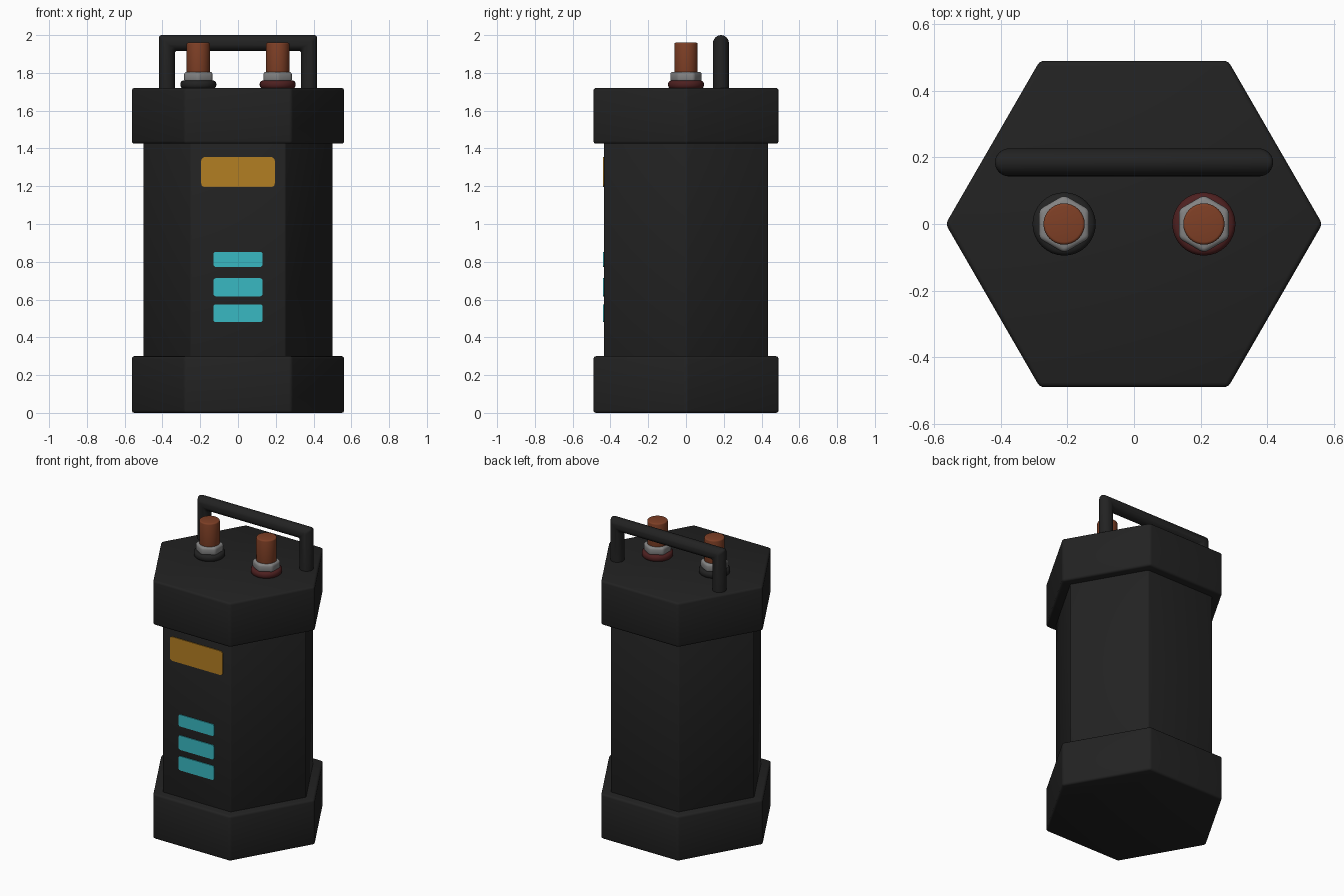
import bpy, bmesh, math
from mathutils import Vector

if "Cube" in bpy.data.objects:
    bpy.data.objects.remove(bpy.data.objects["Cube"])


def material(name, rgb):
    m = bpy.data.materials.new(name)
    m.diffuse_color = (*rgb, 1)
    m.use_nodes = True
    m.node_tree.nodes["Principled BSDF"].inputs["Base Color"].default_value = m.diffuse_color
    return m


BLACK = material("black_plastic", (0.016, 0.016, 0.016))
COPPER = material("copper", (0.21, 0.05, 0.019))
STEEL = material("grey_steel", (0.23, 0.23, 0.23))
RED = material("dark_red", (0.075, 0.014, 0.014))
AMBER = material("amber", (0.45, 0.21, 0.016))
CYAN = material("cyan", (0.04, 0.48, 0.54))


def finish(bm, name, mat):
    bmesh.ops.recalc_face_normals(bm, faces=bm.faces)
    me = bpy.data.meshes.new(name)
    bm.to_mesh(me)
    bm.free()
    me.materials.append(mat)
    ob = bpy.data.objects.new(name, me)
    bpy.context.collection.objects.link(ob)
    bpy.ops.object.select_all(action='DESELECT')
    ob.select_set(True)
    bpy.context.view_layer.objects.active = ob
    bpy.ops.object.shade_smooth_by_angle(angle=math.radians(32))
    return ob


def prism(name, mat, sides, radius, z0, z1, x=0, turn=0, bevel=0, segs=3):
    """Upright regular prism with rounded edges."""
    bm = bmesh.new()
    ring = []
    for k in range(sides):
        a = math.tau * k / sides + turn
        ring.append(bm.verts.new((x + radius * math.cos(a), radius * math.sin(a), z0)))
    base = bm.faces.new(ring)
    top = bmesh.ops.extrude_face_region(bm, geom=[base], use_keep_orig=True)["geom"]
    bmesh.ops.translate(bm, vec=(0, 0, z1 - z0),
                        verts=[g for g in top if isinstance(g, bmesh.types.BMVert)])
    bmesh.ops.recalc_face_normals(bm, faces=bm.faces)
    if bevel:
        edges = [e for e in bm.edges if e.calc_face_angle(0) > math.radians(30)]
        bmesh.ops.bevel(bm, geom=edges, offset=bevel, segments=segs,
                        profile=0.5, affect='EDGES')
    return finish(bm, name, mat)


def plate(name, mat, half, z0, z1, r, y=-0.434, depth=0.006):
    """Thin rounded rectangle on the front face."""
    bm = bmesh.new()
    pts = []
    for cx, cz, start in ((half - r, z1 - r, 0), (r - half, z1 - r, 90),
                          (r - half, z0 + r, 180), (half - r, z0 + r, 270)):
        for i in range(4):
            a = math.radians(start + 30 * i)
            pts.append((cx + r * math.cos(a), cz + r * math.sin(a)))
    front = [bm.verts.new((px, y - depth, pz)) for px, pz in pts]
    back = [bm.verts.new((px, y, pz)) for px, pz in pts]
    bm.faces.new(front)
    bm.faces.new(back[::-1])
    for i in range(len(pts)):
        j = (i + 1) % len(pts)
        bm.faces.new((front[i], back[i], back[j], front[j]))
    return finish(bm, name, mat)


# Hexagonal casing
prism("bottom_cap", BLACK, 6, 0.566, 0.0, 0.30, bevel=0.014)
prism("body", BLACK, 6, 0.502, 0.25, 1.48, bevel=0.006, segs=2)
prism("top_cap", BLACK, 6, 0.566, 1.425, 1.72, bevel=0.014)

# Terminals: washer, nut and post
for side, x, washer in (("left", -0.21, BLACK), ("right", 0.21, RED)):
    prism(side + "_washer", washer, 32, 0.095, 1.716, 1.76, x, bevel=0.018)
    prism(side + "_nut", STEEL, 6, 0.087, 1.752, 1.806, x, math.pi / 2, bevel=0.014)
    prism(side + "_post", COPPER, 32, 0.062, 1.78, 1.96, x, bevel=0.008)

# Carrying handle: round tube with mitred corners
bm = bmesh.new()
R, N, HX, HZ, HY = 0.042, 24, 0.376, 1.958, 0.185
path = (((-HX, 1.70), (-1, 0)), ((-HX, HZ), (-1, 1)),
        ((HX, HZ), (1, 1)), ((HX, 1.70), (1, 0)))
rings = []
for (px, pz), (nx, nz) in path:
    ring = []
    for k in range(N):
        a = math.tau * k / N
        s, c = R * math.sin(a), R * math.cos(a)
        ring.append(bm.verts.new((px + nx * s, HY + c, pz + nz * s)))
    rings.append(ring)
for a, b in zip(rings, rings[1:]):
    for k in range(N):
        j = (k + 1) % N
        bm.faces.new((a[k], a[j], b[j], b[k]))
bm.faces.new(rings[0])
bm.faces.new(rings[-1][::-1])
bmesh.ops.recalc_face_normals(bm, faces=bm.faces)
corners = [e for e in bm.edges if all(v.co.z > 1.8 for v in e.verts)
           and e.calc_face_angle(0) > math.radians(40)]
bmesh.ops.bevel(bm, geom=corners, offset=0.012, segments=3, profile=0.5, affect='EDGES')
finish(bm, "handle", BLACK)

# Front label and charge bars
plate("label_plate", AMBER, 0.195, 1.195, 1.355, 0.02)
for i, (z0, z1) in enumerate(((0.48, 0.575), (0.617, 0.713), (0.773, 0.852))):
    plate(f"charge_bar_{i + 1}", CYAN, 0.13, z0, z1, 0.012)
